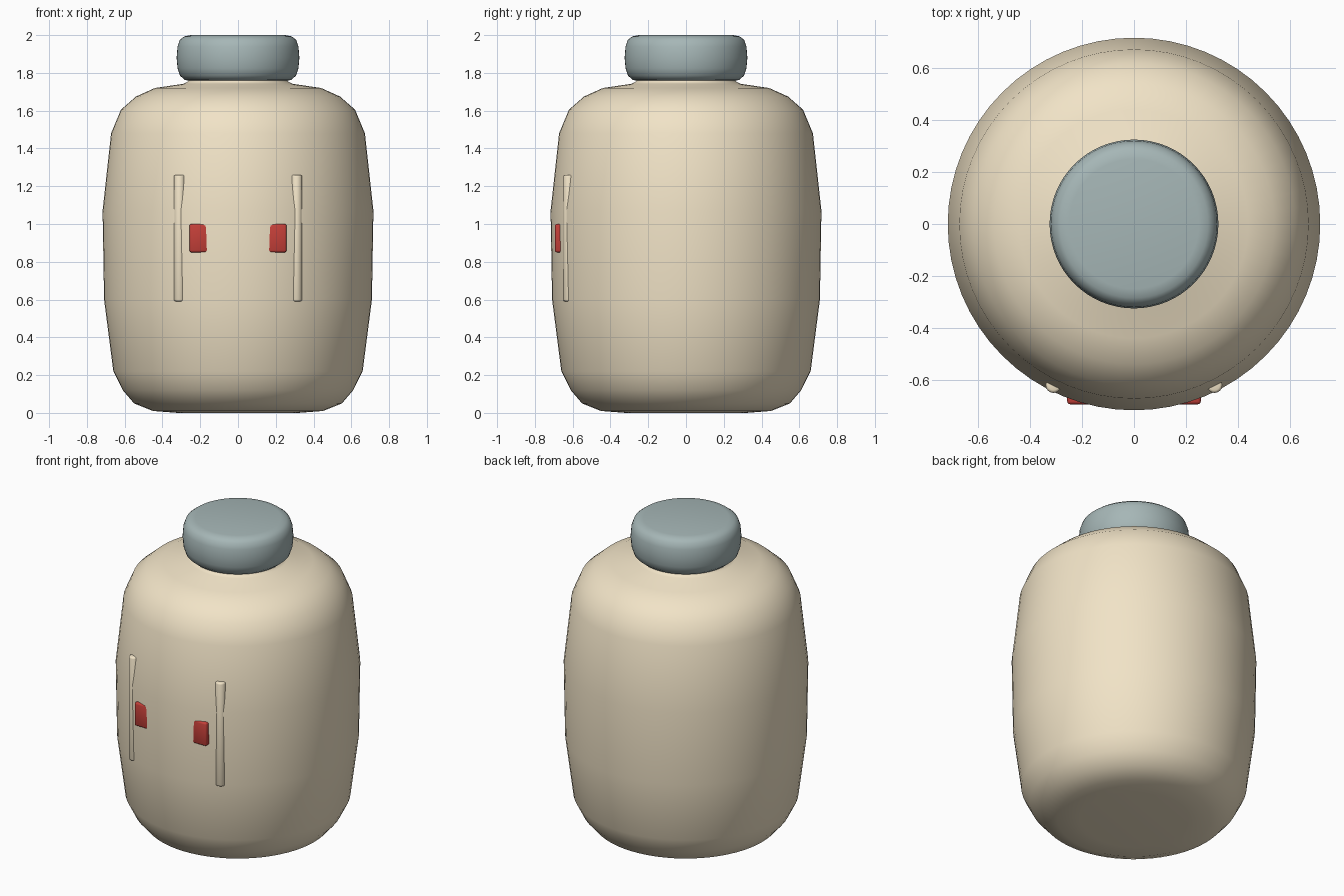
import bpy, bmesh, math

if "Cube" in bpy.data.objects:
    bpy.data.objects.remove(bpy.data.objects["Cube"])


def material(name, rgb):
    m = bpy.data.materials.new(name)
    m.diffuse_color = (*rgb, 1)
    m.use_nodes = True
    m.node_tree.nodes["Principled BSDF"].inputs["Base Color"].default_value = m.diffuse_color
    return m


cream = material("cream", (0.88, 0.77, 0.57))
grey_blue = material("grey_blue", (0.38, 0.47, 0.47))
red = material("red", (0.55, 0.05, 0.04))


def finish(name, bm, mat, angle=60):
    me = bpy.data.meshes.new(name)
    bmesh.ops.recalc_face_normals(bm, faces=bm.faces)
    bm.to_mesh(me)
    bm.free()
    ob = bpy.data.objects.new(name, me)
    bpy.context.collection.objects.link(ob)
    me.materials.append(mat)
    bpy.ops.object.select_all(action='DESELECT')
    ob.select_set(True)
    bpy.context.view_layer.objects.active = ob
    bpy.ops.object.shade_smooth_by_angle(angle=math.radians(angle))
    return ob


def lathe(name, profile, mat, n=64):
    bm = bmesh.new()
    rings = [[bm.verts.new((r * math.cos(math.tau * i / n), r * math.sin(math.tau * i / n), z))
              for i in range(n)] for r, z in profile]
    for a, b in zip(rings, rings[1:]):
        for i in range(n):
            j = (i + 1) % n
            bm.faces.new((a[i], a[j], b[j], b[i]))
    bm.faces.new(rings[0])
    bm.faces.new(rings[-1])
    return finish(name, bm, mat)


# Rounded jar body with short neck
lathe("jar_body", [(0.32, 0), (0.45, 0.01), (0.55, 0.05), (0.61, 0.12), (0.66, 0.22),
                   (0.709, 0.6), (0.717, 1.07), (0.672, 1.48), (0.62, 1.605), (0.54, 1.675),
                   (0.44, 1.72), (0.29, 1.742), (0.265, 1.755), (0.26, 1.78)], cream)

# Screw lid
lathe("lid", [(0.24, 1.757), (0.28, 1.762), (0.307, 1.785), (0.32, 1.825), (0.325, 1.88),
              (0.32, 1.94), (0.308, 1.975), (0.285, 1.993), (0.25, 2.0)], grey_blue)


def bevel(bm, width):
    edges = [e for e in bm.edges if e.calc_face_angle(0) > 1]
    bmesh.ops.bevel(bm, geom=edges, offset=width, segments=2, profile=0.5, affect='EDGES')


for side, s in (("left", -1), ("right", 1)):
    # Upright rods mostly sunk into the front
    bm = bmesh.new()
    bmesh.ops.create_cone(bm, cap_ends=True, segments=24, radius1=0.03, radius2=0.03, depth=0.67)
    bevel(bm, 0.01)
    bmesh.ops.translate(bm, verts=bm.verts, vec=(s * 0.31, -0.62, 0.925))
    finish(side + "_rod", bm, cream)

    # Small red blocks beside the rods
    bm = bmesh.new()
    bmesh.ops.create_cube(bm, size=1)
    bmesh.ops.scale(bm, verts=bm.verts, vec=(0.10, 0.06, 0.15))
    bevel(bm, 0.01)
    bmesh.ops.translate(bm, verts=bm.verts, vec=(s * 0.207, -0.664, 0.925))
    finish(side + "_block", bm, red)
